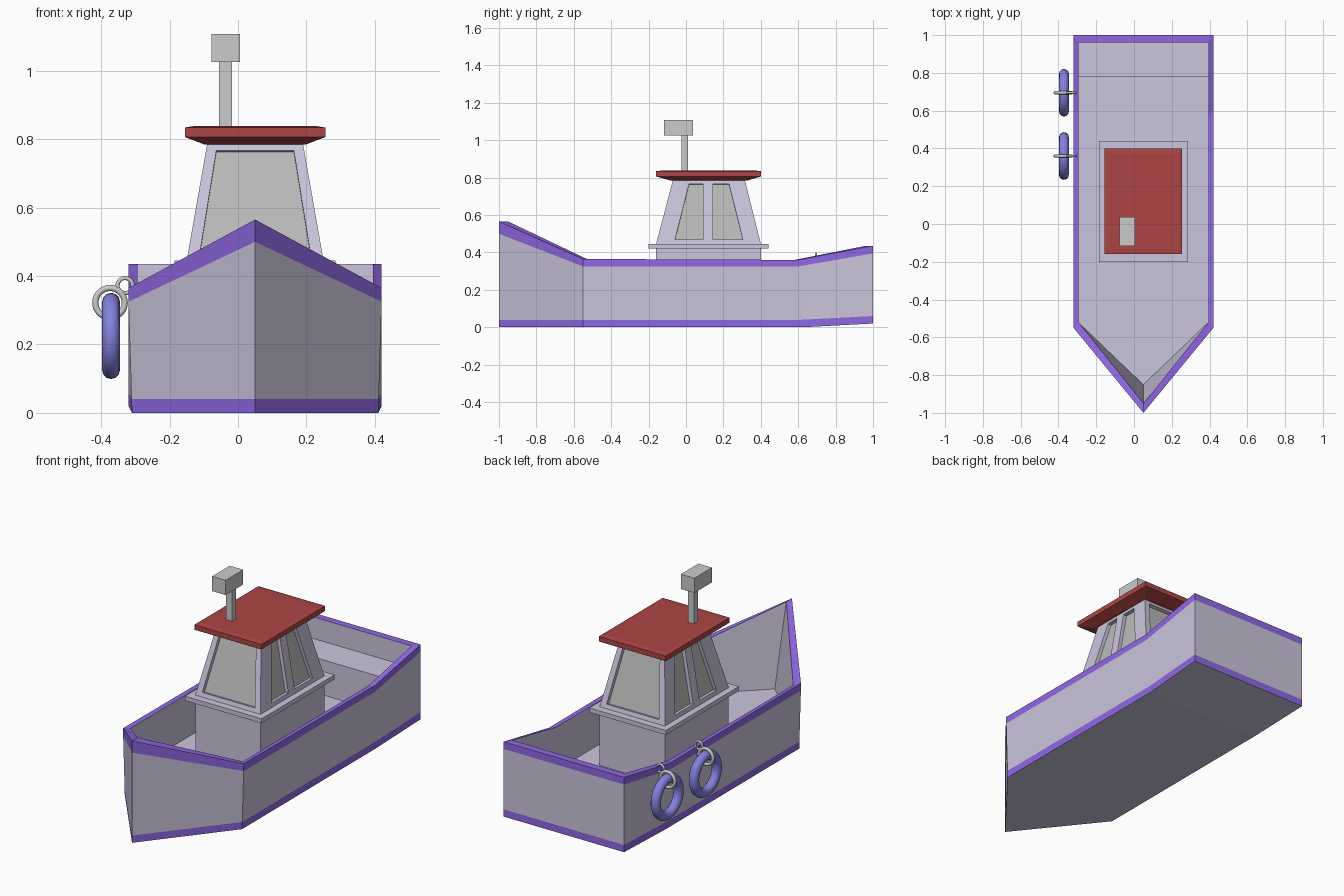
import bpy, bmesh, math
from mathutils import Vector

if "Cube" in bpy.data.objects:
    bpy.data.objects.remove(bpy.data.objects["Cube"])


def material(name, rgb):
    m = bpy.data.materials.new(name)
    m.diffuse_color = (*rgb, 1)
    m.use_nodes = True
    m.node_tree.nodes["Principled BSDF"].inputs["Base Color"].default_value = m.diffuse_color
    return m


PALE = material("pale_lavender", (0.60, 0.56, 0.72))
PURPLE = material("purple", (0.28, 0.14, 0.78))
RED = material("red", (0.42, 0.06, 0.06))
BLUE = material("blue_violet", (0.23, 0.22, 0.72))
GREY = material("grey", (0.5, 0.5, 0.5))
CX = 0.05  # centreline of the boat


def finish(name, bm, mats):
    mesh = bpy.data.meshes.new(name)
    bmesh.ops.recalc_face_normals(bm, faces=bm.faces)
    bm.to_mesh(mesh)
    bm.free()
    for m in mats:
        mesh.materials.append(m)
    ob = bpy.data.objects.new(name, mesh)
    bpy.context.collection.objects.link(ob)
    return ob


def stack(name, layers, mat=None):
    """Solid lofted through rectangles (x0, x1, y0, y1, z)."""
    bm = bmesh.new()
    rings = []
    for x0, x1, y0, y1, z in layers:
        rings.append([bm.verts.new((x, y, z)) for x, y in
                      ((x0, y0), (x1, y0), (x1, y1), (x0, y1))])
    for a, b in zip(rings, rings[1:]):
        for i in range(4):
            j = (i + 1) % 4
            bm.faces.new((a[i], a[j], b[j], b[i]))
    bm.faces.new(rings[0])
    bm.faces.new(rings[-1])
    return finish(name, bm, [mat] if mat else [])


def box(name, x0, x1, y0, y1, z0, z1, mat=None):
    return stack(name, [(x0, x1, y0, y1, z0), (x0, x1, y0, y1, z1)], mat)


# Hull: rings from keel to rail and down the inside, mirrored about the centreline
def outline(half):
    right = [(CX + w, y, z) for w, y, z in half]
    left = [(CX - w, y, z) for w, y, z in reversed(half[1:])]
    return right + left


rings = [outline(h) for h in (
    [(0, -1, 0), (.36, -.55, 0), (.36, .62, 0), (.37, 1, .02)],
    [(0, -1, .04), (.361, -.55, .04), (.361, .62, .04), (.37, 1, .06)],
    [(0, -1, .50), (.37, -.55, .325), (.37, .60, .325), (.37, 1, .395)],
    [(0, -1, .565), (.37, -.55, .365), (.37, .60, .36), (.37, 1, .435)],
    [(0, -.95, .565), (.344, -.52, .36), (.344, .58, .36), (.344, .96, .435)],
    [(0, -.85, .12), (.344, -.52, .12), (.344, .58, .12), (.344, .96, .12)])]
bm = bmesh.new()
vs = [[bm.verts.new(p) for p in r] for r in rings]
for k, (a, b) in enumerate(zip(vs, vs[1:])):
    for i in range(7):
        j = (i + 1) % 7
        f = bm.faces.new((a[i], a[j], b[j], b[i]))
        f.material_index = 1 if k in (0, 2, 3) else 0
for r in (vs[0], vs[-1]):
    for ids in ((0, 1, 6), (1, 2, 5, 6), (2, 3, 4, 5)):
        bm.faces.new([r[i] for i in ids])
finish("hull", bm, [PALE, PURPLE])

# Stern bench
box("stern_bench", CX - .344, CX + .344, .78, .96, .12, .315, PALE)

# Cabin base and ledge
box("cabin_base", -.15, .25, -.16, .40, .12, .42, PALE)
box("cabin_ledge", -.185, .285, -.20, .44, .42, .445, PALE)

# Wheelhouse: tapered walls split into columns, window cells recessed
Z0, Z1 = .445, .787
ROWS = (Z0, .468, .767, Z1)
side_cols = ([-.16, -.065, .09, .145, .31, .40], [-.07, .022, .09, .145, .225, .315])
front_cols = ([-.15, -.115, .215, .25], [-.09, -.06, .16, .19])
bm = bmesh.new()


def wall(cols, along_x, lo, hi):
    grid = []
    for z in ROWS:
        t = (z - Z0) / (Z1 - Z0)
        d = lo + (hi - lo) * t
        row = []
        for b, c in zip(*cols):
            u = b + (c - b) * t
            row.append(bm.verts.new((u, d, z) if along_x else (d, u, z)))
        grid.append(row)
    for r in range(3):
        for c in range(len(grid[0]) - 1):
            f = bm.faces.new((grid[r][c], grid[r][c + 1],
                              grid[r + 1][c + 1], grid[r + 1][c]))
            f.material_index = 1 if r == 1 and c % 2 else 0


wall(front_cols, True, -.16, -.07)
wall(front_cols, True, .40, .315)
wall(side_cols, False, -.15, -.09)
wall(side_cols, False, .25, .19)
bmesh.ops.remove_doubles(bm, verts=bm.verts, dist=.0005)
centre = Vector((CX, .12, .6))
for f in bm.faces:
    f.normal_update()
    if f.normal.dot(f.calc_center_median() - centre) < 0:
        f.normal_flip()
windows = [f for f in bm.faces if f.material_index == 1]
res = bmesh.ops.inset_individual(bm, faces=windows, thickness=0, depth=-.02)
for f in res["faces"]:
    f.material_index = 0
for f in windows:
    f.material_index = 1
finish("wheelhouse", bm, [PALE, GREY])

# Roof with sloped underside
stack("roof", [(-.10, .20, -.085, .33, .785), (-.155, .255, -.16, .40, .806),
               (-.155, .255, -.16, .40, .834), (-.13, .23, -.13, .37, .838)], RED)

# Mast with lamp box
box("mast", -.055, -.018, -.025, .01, .83, 1.025)
box("mast_lamp", -.077, .006, -.117, .037, 1.025, 1.107)


# Ring fenders hanging from metal rings on the left side
def ring(name, loc, major, minor, rot, mat=None):
    bpy.ops.mesh.primitive_torus_add(location=loc, rotation=rot, major_radius=major,
                                     minor_radius=minor, major_segments=32,
                                     minor_segments=12)
    ob = bpy.context.object
    ob.name = name
    bpy.ops.object.shade_smooth()
    if mat:
        ob.data.materials.append(mat)


Q = math.pi / 2
for n, y in enumerate((.36, .695), 1):
    ring(f"fender_{n}", (-.371, y, .225), .10, .026, (0, Q, 0), BLUE)
    ring(f"hanging_ring_{n}", (-.374, y, .322), .043, .009, (Q, 0, 0))
    ring(f"hull_ring_{n}", (-.33, y, .372), .022, .006, (Q, 0, 0))
